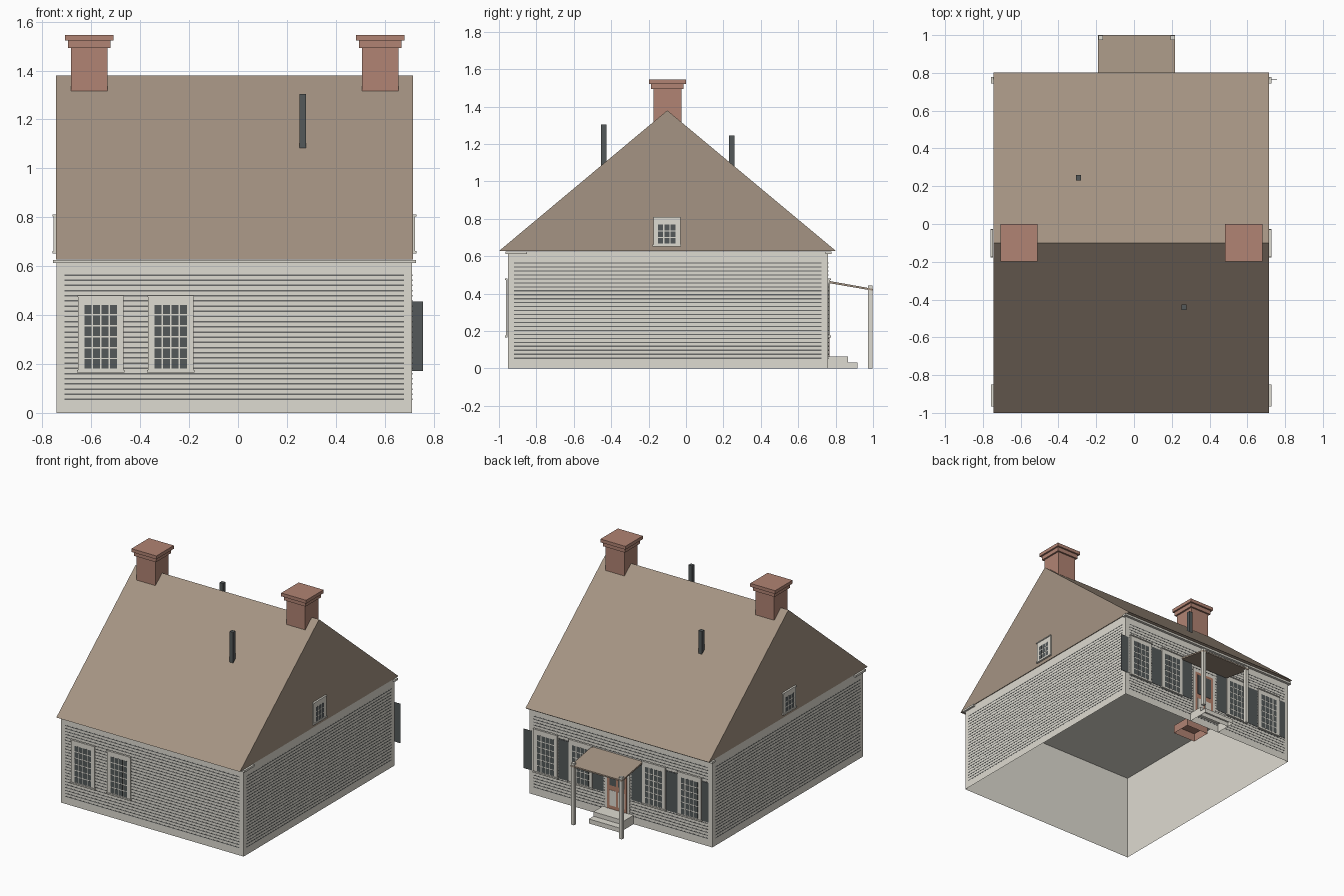
import bpy, bmesh
from math import radians
from mathutils import Matrix, Vector

if "Cube" in bpy.data.objects:
    bpy.data.objects.remove(bpy.data.objects["Cube"], do_unlink=True)


def material(name, r, g, b):
    lin = lambda c: ((c / 255 + 0.055) / 1.055) ** 2.4
    col = (lin(r), lin(g), lin(b), 1)
    m = bpy.data.materials.new(name)
    m.use_nodes = True
    m.diffuse_color = col
    m.node_tree.nodes["Principled BSDF"].inputs["Base Color"].default_value = col
    return m


CREAM = material("cream paint", 222, 219, 209)
SHADE = material("siding shadow", 104, 106, 105)
TAN = material("roof tan", 165, 148, 131)
BRICK = material("brick", 177, 131, 115)
CHAR = material("charcoal", 84, 89, 90)
WOOD = material("door wood", 182, 130, 108)


def add_box(bm, x, y, z, mat=0, matrix=None):
    """Add a box spanning the three (min, max) ranges."""
    centre = Vector((sum(x) / 2, sum(y) / 2, sum(z) / 2))
    size = (x[1] - x[0], y[1] - y[0], z[1] - z[0])
    place = Matrix.Translation(centre) @ Matrix.Diagonal((*size, 1))
    verts = bmesh.ops.create_cube(bm, size=1, matrix=(matrix or Matrix()) @ place)["verts"]
    for f in {f for v in verts for f in v.link_faces}:
        f.material_index = mat


def finish(bm, name, *mats):
    mesh = bpy.data.meshes.new(name)
    bm.to_mesh(mesh)
    bm.free()
    for m in mats:
        mesh.materials.append(m)
    ob = bpy.data.objects.new(name, mesh)
    bpy.context.collection.objects.link(ob)


def box(name, mat, x, y, z, open_below=False):
    bm = bmesh.new()
    add_box(bm, x, y, z)
    if open_below:
        bm.normal_update()
        bmesh.ops.delete(bm, geom=[f for f in bm.faces if f.normal.z < -0.5], context="FACES")
    finish(bm, name, mat)


def prism(name, mat, profile, x0, x1):
    """Extrude a (y, z) profile along x."""
    bm = bmesh.new()
    face = bm.faces.new([bm.verts.new((x0, y, z)) for y, z in profile])
    out = bmesh.ops.extrude_face_region(bm, geom=[face])["geom"]
    bmesh.ops.translate(bm, vec=(x1 - x0, 0, 0),
                        verts=[v for v in out if isinstance(v, bmesh.types.BMVert)])
    bmesh.ops.recalc_face_normals(bm, faces=bm.faces)
    finish(bm, name, mat)


X0, X1, Y0, Y1 = -0.742, 0.712, -0.953, 0.76
EAVE = 0.628

# Wall shell, open underneath, with the solid roof and gables above
box("walls", CREAM, (X0, X1), (Y0, Y1), (0, EAVE - 0.002), open_below=True)
prism("main_roof", TAN, [(-1, EAVE), (0.802, EAVE), (-0.1, 1.38)], -0.745, 0.715)

# Cornices with short returns around each corner
bm = bmesh.new()
band = (0.612, 0.626)
add_box(bm, (-0.756, 0.727), (-0.966, Y0), band)
add_box(bm, (-0.756, 0.727), (Y1, 0.778), band)
for side in ((-0.756, X0), (X1, 0.727)):
    add_box(bm, side, (Y0, -0.85), band)
    add_box(bm, side, (0.745, Y1), band)
finish(bm, "cornice", CREAM)

# Clapboard shadow lines, almost flush with all four walls
bm = bmesh.new()
A, B = 0.0004, 0.0012
for i in range(25):
    z = 0.055 + i * 0.0212
    zr = (z - 0.003, z + 0.003)
    for wall in ((Y0 - B, Y0 - A), (Y1 + A, Y1 + B)):
        add_box(bm, (X0 + 0.033, X1 - 0.033), wall, zr)
    for wall in ((X0 - B, X0 - A), (X1 + A, X1 + B)):
        add_box(bm, wall, (Y0 + 0.033, Y1 - 0.035), zr)
finish(bm, "siding", SHADE)


def window(name, matrix, width, z0, z1, margin, low, high, cols, rows):
    """Window facing local -y with its centre at local x = 0."""
    bm = bmesh.new()
    h = width / 2
    add_box(bm, (-h, h), (-0.009, -0.0002), (z0, z1), 0, matrix)
    add_box(bm, (-h - 0.004, h + 0.004), (-0.014, -0.0002), (z0, z0 + 0.01), 0, matrix)
    add_box(bm, (-h - 0.002, h + 0.002), (-0.014, -0.0002), (z1 - 0.007, z1), 0, matrix)
    step_x, step_z = (width - 2 * margin) / cols, (high - low) / rows
    for c in range(cols):
        for r in range(rows):
            x, z = -h + margin + c * step_x, low + r * step_z
            add_box(bm, (x + 0.003, x + step_x - 0.003), (-0.0095, -0.0085),
                    (z + 0.003, z + step_z - 0.003), 1, matrix)
    finish(bm, name, CREAM, CHAR)


def facing(x, y, degrees):
    return Matrix.Translation((x, y, 0)) @ Matrix.Rotation(radians(degrees), 4, "Z")


tall = (0.186, 0.166, 0.48, 0.023, 0.178, 0.445, 4, 6)
attic = (0.144, 0.652, 0.811, 0.022, 0.664, 0.772, 3, 3)
for i, x in enumerate((-0.561, -0.275)):
    window(f"front_window_{i + 1}", facing(x, Y0, 0), *tall)
for i, x in enumerate((0.58, 0.302, -0.28, -0.565)):
    window(f"back_window_{i + 1}", facing(x, Y1, 180), *tall)
window("left_attic_window", facing(0.715, -0.102, 90), *attic)
window("right_attic_window", facing(-0.745, -0.102, -90), *attic)

# Thin shutters beside the back windows
for i, (a, b) in enumerate(((0.69, 0.757), (0.396, 0.48), (0.122, 0.207),
                            (-0.187, -0.1), (-0.467, -0.377), (-0.712, -0.66))):
    box(f"shutter_{i + 1}", CHAR, (a, b), (Y1 + 0.002, Y1 + 0.004), (0.172, 0.455))

# Back door with frame, panes and panels
bm = bmesh.new()
add_box(bm, (-0.085, 0.11), (Y1, Y1 + 0.004), (0.065, 0.43), 0)
add_box(bm, (-0.065, 0.09), (Y1, Y1 + 0.006), (0.065, 0.405), 1)
for x in (-0.047, 0.02):
    add_box(bm, (x, x + 0.052), (Y1, Y1 + 0.008), (0.235, 0.385), 2)
    add_box(bm, (x, x + 0.052), (Y1, Y1 + 0.008), (0.09, 0.2), 0)
finish(bm, "back_door", CREAM, WOOD, CHAR)
box("brick_footing", BRICK, (-0.07, 0.11), (0.56, 0.7), (0, 0.06), open_below=True)

# Porch: steps, posts and sloping roof
box("upper_step", CREAM, (-0.115, 0.13), (Y1, 0.866), (0, 0.064), open_below=True)
box("lower_step", CREAM, (-0.115, 0.13), (0.866, 0.918), (0, 0.032), open_below=True)
for side, x in (("right", -0.176), ("left", 0.204)):
    box(f"{side}_porch_post", CREAM, (x - 0.012, x + 0.012), (0.974, 0.998), (0, 0.443))
prism("porch_roof", TAN, [(Y1, 0.457), (1, 0.416), (1, 0.426), (Y1, 0.469)], -0.19, 0.217)

# Stepped brick chimneys
for side, x in (("right", -0.609), ("left", 0.582)):
    bm = bmesh.new()
    for half, z0, z1 in ((0.075, 1.315, 1.493), (0.087, 1.493, 1.522), (0.099, 1.522, 1.546)):
        add_box(bm, (x - half, x + half), (-0.1 - half, -0.1 + half), (z0, z1))
    finish(bm, f"{side}_chimney", BRICK)

# Metal flues
for name, x, y, z0, z1 in (("front_flue", 0.265, -0.44, 1.08, 1.305),
                           ("back_flue", -0.294, 0.245, 1.07, 1.245)):
    box(name, CHAR, (x - 0.014, x + 0.014), (y - 0.014, y + 0.014), (z0, z1))
